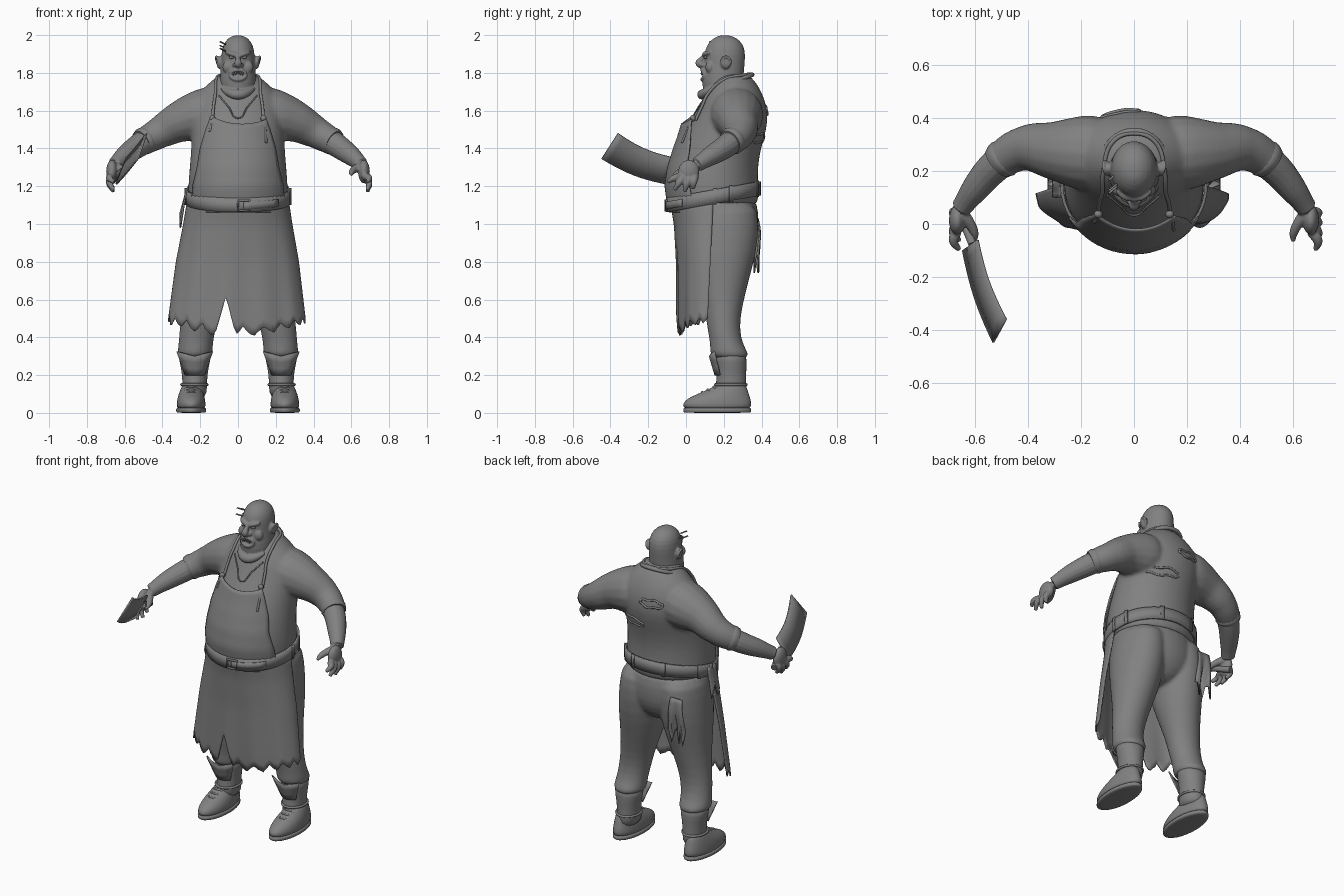
import bpy, bmesh, random
from math import sin, cos, pi, sqrt, radians
from mathutils import Vector

random.seed(4)
if cube := bpy.data.objects.get("Cube"):
    bpy.data.objects.remove(cube)
grey = bpy.data.materials.new("plain_grey")
grey.use_nodes = True
grey.diffuse_color = (0.22, 0.22, 0.22, 1)
grey.node_tree.nodes["Principled BSDF"].inputs["Base Color"].default_value = grey.diffuse_color

def finish(name, bm, angle=180):
    """Turn a bmesh into a shaded object."""
    bmesh.ops.remove_doubles(bm, verts=bm.verts, dist=0.0001)
    bmesh.ops.recalc_face_normals(bm, faces=bm.faces)
    me = bpy.data.meshes.new(name)
    bm.to_mesh(me)
    bm.free()
    ob = bpy.data.objects.new(name, me)
    bpy.context.collection.objects.link(ob)
    me.materials.append(grey)
    bpy.ops.object.select_all(action='DESELECT')
    ob.select_set(True)
    bpy.context.view_layer.objects.active = ob
    bpy.ops.object.shade_smooth_by_angle(angle=radians(angle))
    return ob

def grid_faces(bm, rows):
    for a, b in zip(rows, rows[1:]):
        for i in range(len(a) - 1):
            bm.faces.new((a[i], a[i + 1], b[i + 1], b[i]))

def loft(name, rows, cx=0.0, n=28):
    """Rows of (z, half width, front y, back y[, centre x]) joined as ellipses."""
    bm, rings = bmesh.new(), []
    for z, hw, yf, yb, *c in rows:
        x0, mid, depth = c[0] if c else cx, (yf + yb) / 2, (yb - yf) / 2
        ring = [bm.verts.new((x0 + hw * cos(a), mid + depth * sin(a), z))
                for a in (2 * pi * i / n for i in range(n))]
        rings.append(ring + ring[:1])
    grid_faces(bm, rings)
    bm.faces.new(rings[0][:n])
    bm.faces.new(rings[-1][:n])
    ob = finish(name, bm)
    ob.modifiers.new("Smooth", 'SUBSURF').levels = 1
    return ob

def sheet(name, cols, rows, fn, thick=0.008):
    """Thin cloth or plate from a function of u, v in 0..1."""
    bm = bmesh.new()
    grid_faces(bm, [[bm.verts.new(fn(i / cols, j / rows)) for i in range(cols + 1)] for j in range(rows + 1)])
    mod = finish(name, bm, 45).modifiers.new("Thickness", 'SOLIDIFY')
    mod.thickness, mod.offset = thick, 0

def evaluated(ob):
    return ob.evaluated_get(bpy.context.evaluated_depsgraph_get()).to_mesh()

def tube(name, pts, radii, closed=False):
    """Smooth round tube through points, with one radius or one per point."""
    cu = bpy.data.curves.new(name, 'CURVE')
    cu.dimensions, cu.bevel_depth, cu.bevel_resolution = '3D', 1.0, 6
    cu.use_fill_caps, cu.resolution_u = True, 6
    sp = cu.splines.new('BEZIER')
    sp.bezier_points.add(len(pts) - 1)
    sp.radius_interpolation, sp.use_cyclic_u = 'CARDINAL', closed
    for i, (bp, p) in enumerate(zip(sp.bezier_points, pts)):
        bp.co, bp.radius = p, radii[i] if isinstance(radii, list) else radii
        bp.handle_left_type = bp.handle_right_type = 'AUTO'
    tmp = bpy.data.objects.new(name, cu)
    bpy.context.collection.objects.link(tmp)
    bm = bmesh.new()
    bm.from_mesh(evaluated(tmp))
    bpy.data.objects.remove(tmp)
    return finish(name, bm, 60)

def ball(name, at, size):
    bm = bmesh.new()
    bmesh.ops.create_uvsphere(bm, u_segments=20, v_segments=12, radius=1)
    bmesh.ops.scale(bm, vec=size, verts=bm.verts)
    bmesh.ops.translate(bm, vec=at, verts=bm.verts)
    return finish(name, bm)

def fuse(name, parts, voxel, rounds):
    """Blend overlapping parts into one soft skin."""
    bm = bmesh.new()
    for ob in parts:
        bm.from_mesh(evaluated(ob))
        bpy.data.objects.remove(ob)
    ob = finish(name, bm)
    mod = ob.modifiers.new("Blend", 'REMESH')
    mod.mode, mod.voxel_size, mod.use_smooth_shade = 'VOXEL', voxel, True
    ob.modifiers.new("Soften", 'SMOOTH').iterations = rounds

def lerp_rows(rows, z):
    for a, b in zip(rows, rows[1:]):
        if a[0] <= z <= b[0]:
            return [p + (q - p) * (z - a[0]) / (b[0] - a[0]) for p, q in zip(a, b)]
    return rows[0] if z < rows[0][0] else rows[-1]

TORSO = [(1.08, .255, -.075, .38), (1.14, .264, -.092, .385), (1.2, .265, -.1, .383),
         (1.3, .257, -.085, .38), (1.4, .248, -.05, .397), (1.5, .246, 0, .428), (1.58, .247, .05, .435),
         (1.66, .235, .085, .418), (1.72, .185, .12, .39), (1.77, .125, .14, .355), (1.8, .09, .17, .32)]

def skin(x, z, gap=.012, back=False):
    """Point lying just off the torso surface."""
    _, hw, yf, yb = lerp_rows(TORSO, z)
    d = ((yb - yf) / 2 + gap) * sqrt(max(0, 1 - (x / (hw + gap)) ** 2))
    return Vector((x, (yf + yb) / 2 + (d if back else -d), z))

# Head and face
head = [loft("skull", [(1.63, .05, .14, .28), (1.67, .08, .105, .29), (1.72, .097, .085, .3),
                       (1.78, .096, .085, .305), (1.84, .09, .098, .31), (1.9, .089, .096, .315),
                       (1.95, .08, .11, .305), (1.985, .053, .145, .27), (2.0, .018, .18, .23)]),
        tube("brow", [(x, .096 + 7 * x * x, 1.893 + .25 * abs(x)) for x in (-.065, -.035, 0, .035, .065)],
             [.008, .014, .011, .014, .008]),
        tube("nose", [(0, .1, 1.895), (0, .08, 1.87), (0, .07, 1.85), (0, .09, 1.835)], [.01, .014, .02, .012]),
        tube("lips", [(.04 * cos(a), .085 + .012 * cos(a) ** 2, 1.79 + .025 * sin(a))
                      for a in (k * pi / 4 for k in range(8))], .01, True),
        tube("chin_roll", [(x, .085 + 8 * x * x, 1.685 + 5 * x * x) for x in (-.085, -.045, 0, .045, .085)],
             [.012, .022, .026, .022, .012])]
for s in (-1, 1):
    ball("eye", (s * .034, .104, 1.882), (.014, .01, .008))
    head += [ball("nostril", (s * .018, .09, 1.842), (.012, .014, .011)),
             ball("cheek", (s * .05, .128, 1.83), (.032, .025, .035)),
             ball("ear", (s * .098, .21, 1.855), (.016, .026, .034)),
             tube("ear_rim", [(s * .093, .195, 1.83), (s * .105, .19, 1.87), (s * .115, .215, 1.885),
                              (s * .112, .235, 1.86), (s * .097, .215, 1.825)], .007)]
fuse("head", head, .005, 2)
for k in range(-2, 3):
    ball("tooth", (k * .012, .083, 1.802 - .003 * abs(k)), (.005, .005, .009))
for y, z in ((.13, 1.96), (.12, 1.925), (.17, 1.94)):
    tube("head_pin", [(-.065, y + .02, z - .01), (-.095, y - .005, z + .005)], .004)

# Collar, neckline and apron neck cord
tube("collar", [(.118 * sin(a), .23 - .12 * cos(a), 1.74 - .05 * cos(a))
                for a in (k * pi / 6 for k in range(12))], .012, True)
tube("neckline", [skin(x, 1.56 + 1.2 * abs(x), .005) for x in (-.1, -.05, 0, .05, .1)], .004)
half = [skin(.135, 1.55), skin(.13, 1.62), skin(.12, 1.69), Vector((.115, .2, 1.765)), Vector((.08, .31, 1.79))]
mirrored = [Vector((-p.x, p.y, p.z)) for p in reversed(half)]
tube("neck_cord", half + [Vector((0, .342, 1.795))] + mirrored, .008)
for s in (-1, 1):
    ball("cord_knot", skin(s * .135, 1.56, .03), (.016, .015, .018))
    tube("cord_end", [skin(s * .135, 1.56, .03), skin(s * .145, 1.51, .03), skin(s * .15, 1.46 - .03 * s, .028)], .006)

# Apron bib and ragged skirt
BIB = [(1.06, .245), (1.2, .24), (1.3, .215), (1.4, .2), (1.5, .17), (1.58, .14)]
SKIRT = [(.35, .372, -.035), (.5, .36, -.043), (.8, .322, -.047), (1.0, .285, -.06), (1.12, .266, -.082)]
COLS = 72
jag = [.035 * (1 - abs(k % 7 - 3) / 1.7) * random.uniform(.3, 1) for k in range(COLS + 1)]

def bib(u, v):
    x = 2 * u - 1
    z = 1.06 + v * (.47 + .035 * x * x - .01 * x)
    return skin(x * lerp_rows(BIB, z)[1], z, .01 + .03 * v ** 5)

def skirt(u, v):
    t = (u - .5) * pi
    x, c, edge = sin(t), max(0, cos(t)), .145 - .03 * v
    bottom = max(.425 + .07 * x * x + jag[round(u * COLS)], .62 - 3.8 * abs(x * .36 + .06))
    z = 1.12 + (bottom - 1.12) * v
    _, hw, yf = lerp_rows(SKIRT, z)
    return (hw * x - .006 * v, edge + (yf - edge) * c ** .9 + .006 * v * c * sin(t * 11), z)

sheet("apron_bib", 24, 20, bib)
sheet("apron_skirt", COLS, 16, skirt)

# Belt, loops and buckle
def belt_point(a, h, gap=0.0):
    y = .145 - (.245 + gap) * cos(a)
    return Vector(((.272 + gap) * sin(a), y, 1.118 + .18 * y + h))

def belt_patch(name, a, h, wide, tall, gap):
    sheet(name, 6, 1, lambda u, v: belt_point(a + (u - .5) * wide, h + (v - .5) * tall, gap), .009)

sheet("belt", 48, 2, lambda u, v: belt_point(u * 2 * pi, (v - .5) * .075), .012)
for a in (1.6, 1.95, -1.6, -1.95, 2.75, -2.75):
    belt_patch("belt_loop", a, 0, .08, .085, .007)
for a, h, wide, tall in ((0, 0, .03, .06), (.22, 0, .03, .06), (.11, -.026, .24, .01), (.11, .026, .24, .01)):
    belt_patch("buckle_bar", a, h, wide, tall, .01)
belt_patch("belt_tip", .48, -.002, .75, .04, .008)

# Hanging rags and torn shirt edges
sheet("back_rag", 9, 8, lambda u, v: (-.2 + (u - .5) * (.08 + .04 * v), .38 + .014 * sin(u * 9) * v
      + .008 * sin(v * 5), 1.03 - v * (.21 + .08 * (round(u * 9) % 3 == 1))))
sheet("hip_rag", 5, 6, lambda u, v: (-.275 - .03 * v, .1 + .08 * u, 1.17 - v * (.15 + .04 * sin(u * 8))))
for x0, z0, w in ((.1, 1.45, .09), (-.05, 1.6, .07)):
    tube("shirt_tear", [skin(x0 + w * cos(k * pi / 5), z0 + .022 * sin(k * pi / 5) + .008 * (k % 2), -.002, True)
                        for k in range(10)], .006, True)

LEG = [(1.14, .125, .02, .375, .13), (1.0, .14, 0, .388, .135), (.85, .145, .02, .375, .147),
       (.7, .127, .06, .332, .165), (.55, .102, .1, .295, .195), (.45, .096, .112, .283, .213),
       (.36, .09, .13, .3, .225), (.31, .096, .125, .337, .228), (.285, .08, .15, .327, .228)]
SHAFT = [(.33, .093, .15, .32), (.27, .08, .16, .322), (.2, .066, .165, .318), (.14, .066, .155, .32), (.07, .06, .15, .325)]
FOOT = [(.015, .074, -.01, .343), (.04, .077, -.02, .347), (.065, .075, -.008, .345),
        (.088, .07, .03, .337), (.112, .062, .09, .33), (.14, .05, .15, .32), (.16, .04, .19, .3)]
SLEEVE = [(.1, .265, 1.59), (.18, .268, 1.575), (.3, .277, 1.543), (.4, .287, 1.492), (.46, .268, 1.458), (.505, .238, 1.435)]
shirt = [loft("torso", TORSO, n=32)]
trousers = [loft("pelvis", [(1.17, .255, -.07, .375), (1.05, .262, -.045, .386), (.96, .262, -.01, .386),
                            (.88, .2, .03, .36), (.8, .08, .09, .29)])]
for s in (-1, 1):
    def m(*p):
        return (s * p[0], p[1], p[2])
    # Legs and boots
    trousers.append(loft("trouser_leg", [(*r[:4], s * r[4]) for r in LEG]))
    loft("boot_shaft", SHAFT, s * .229)
    loft("boot_foot", FOOT, s * .248)
    loft("boot_sole", [(z, w, -.015, .346) for z, w in ((0, .076), (.004, .08), (.024, .08), (.028, .075))], s * .248)
    tube("ankle_strap", [m(.231 + .068 * cos(k * pi / 4), .237 + .082 * sin(k * pi / 4), .15) for k in range(8)], .007, True)
    for y, z in ((.085, .1), (.115, .114), (.145, .128)):
        tube("boot_lace", [m(.215, y + .012, z), m(.248, y, z + .01), m(.281, y + .012, z)], .006)
    sheet("boot_flap", 4, 3, lambda u, v: m(.229 + (u - .5) * (.1 + .09 * v),
          .155 - .03 * v + .1 * (u - .5) ** 2, .2 + v * (.1 + .05 * abs(u - .5))))
    # Arms and hands with fanned fingers
    shirt.append(tube("sleeve", [m(*p) for p in SLEEVE], [.13, .142, .113, .089, .078, .071]))
    tube("sleeve_cuff", [m(.48, .256, 1.447), m(.497, .244, 1.439), m(.514, .23, 1.43)], [.07, .074, .067])
    hand = [tube("forearm", [m(.47, .263, 1.453), m(.54, .203, 1.405), m(.605, .125, 1.357), m(.652, .06, 1.315)],
                 [.064, .061, .051, .039]), ball("palm", m(.667, .015, 1.277), (.031, .056, .062))]
    for k, (ty, tz) in enumerate(((-.097, 1.222), (-.062, 1.18), (-.008, 1.17), (.037, 1.186))):
        base, tip = Vector((.67, -.03 + .026 * k, 1.252)), Vector((.672 + .013 * s, ty, tz))
        mid = base.lerp(tip, .5) + Vector((.016, 0, .006))
        hand.append(tube("finger", [m(*base), m(*mid), m(*tip)], [.02, .018, .01]))
    hand.append(tube("thumb", [m(.65, .04, 1.305), m(.618, 0, 1.29), m(.602, -.035, 1.275), m(.6, -.065, 1.262)], [.025, .02, .016, .009]))
    fuse("arm_and_hand", hand, .005, 2)
fuse("shirt", shirt, .011, 5)
fuse("trousers", trousers, .011, 5)

# Cleaver held in the right hand
A, B, C, D = map(Vector, ((-.483, -.36, 1.48), (-.53, -.447, 1.345), (-.59, -.06, 1.35), (-.645, -.1, 1.21)))
SAG = Vector((-.012, -.006, -.018))
sheet("cleaver_blade", 10, 2, lambda u, v: C.lerp(A, u).lerp(D.lerp(B, u), v) + SAG * sin(pi * u), .009)
tube("cleaver_handle", [(-.61, -.075, 1.285), (-.635, -.01, 1.26), (-.665, .07, 1.23)], [.015, .017, .019])
